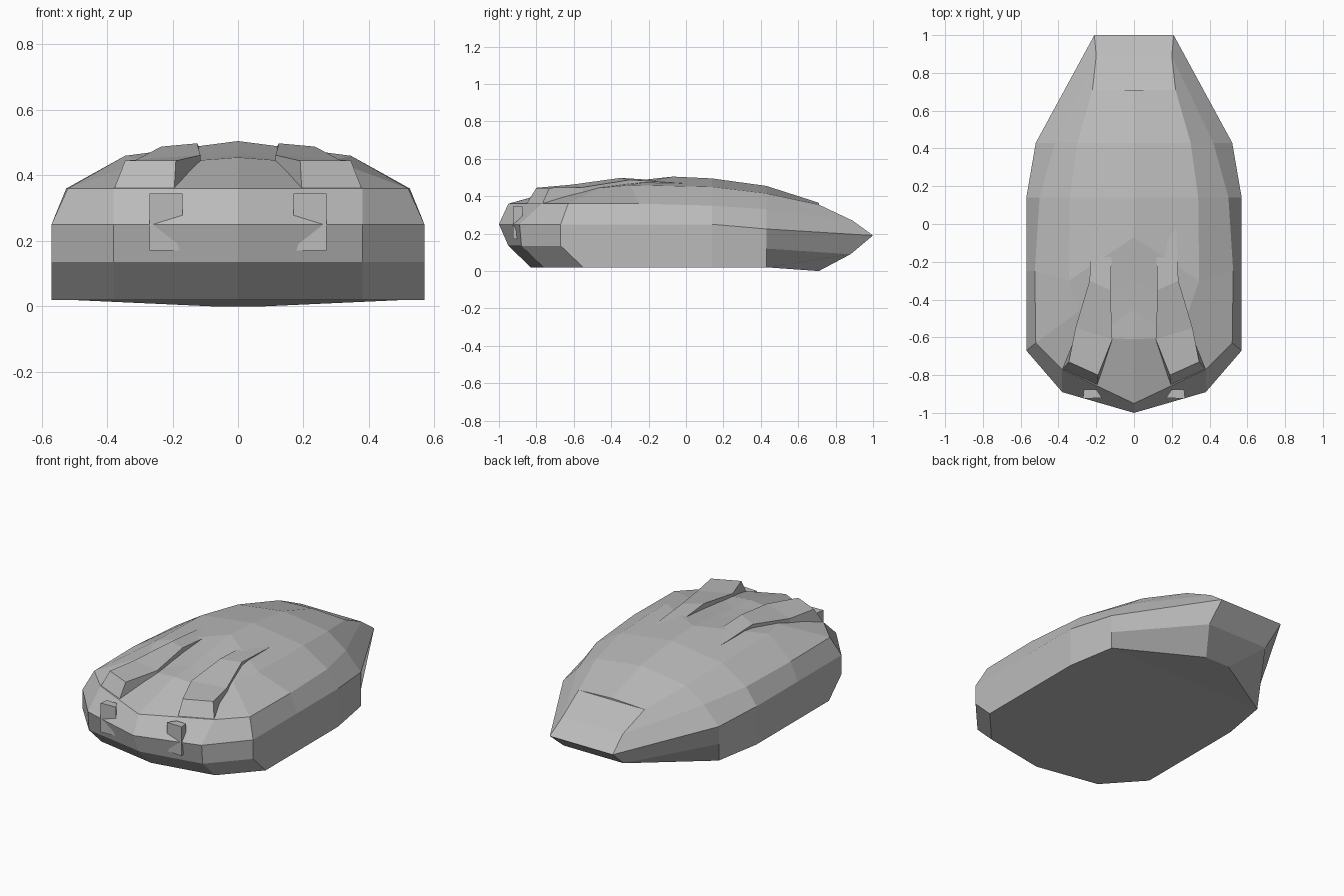
import bpy
import bmesh

cube = bpy.data.objects.get("Cube")
if cube:
    bpy.data.objects.remove(cube, do_unlink=True)

# One plain grey for everything
grey = bpy.data.materials.new("plain_grey")
grey.use_nodes = True
tone = (0.5, 0.5, 0.5, 1)
grey.diffuse_color = tone
grey.node_tree.nodes["Principled BSDF"].inputs["Base Color"].default_value = tone


def finish(bm, name):
    """Clean the mesh and turn it into a flat-shaded object."""
    bmesh.ops.remove_doubles(bm, verts=bm.verts, dist=0.001)
    bmesh.ops.recalc_face_normals(bm, faces=bm.faces)
    mesh = bpy.data.meshes.new(name)
    bm.to_mesh(mesh)
    bm.free()
    mesh.materials.append(grey)
    obj = bpy.data.objects.new(name, mesh)
    bpy.context.scene.collection.objects.link(obj)
    return obj


def loft(rows, name, closed=False):
    """Join equal rows of points with quads; closed rows also get end caps."""
    bm = bmesh.new()
    grid = [[bm.verts.new(p) for p in row] for row in rows]
    count = len(grid[0])
    for low, high in zip(grid, grid[1:]):
        for i in range(count if closed else count - 1):
            j = (i + 1) % count
            bm.faces.new((low[i], low[j], high[j], high[i]))
    if closed:
        bm.faces.new(grid[0])
        bm.faces.new(grid[-1])
    return finish(bm, name)


def mirror(obj):
    mod = obj.modifiers.new("mirror", 'MIRROR')
    mod.use_clip = True
    mod.merge_threshold = 0.001


def ring(z, points):
    """Half ring from nose to tail; a point may carry its own height."""
    half = [p if len(p) > 2 else (p[0], p[1], z) for p in points]
    return half + [(0, half[-1][1], half[-1][2])]


# Hull: half rings from the belly to the shoulder
belly = ring(.02, [(0, -.83), (.38, -.76), (.57, -.55), (.57, -.25),
                   (.57, .14), (.52, .43), (.08, .71, 0)])
chine = ring(.135, [(0, -.95), (.38, -.88), (.57, -.67), (.57, -.25),
                    (.57, .14), (.52, .43, .12), (.2, .88, .09)])
waist = ring(.25, [(0, -1), (.38, -.89), (.57, -.67), (.57, -.25),
                   (.57, .14), (.52, .43, .225), (.21, 1, .19)])
flank = ring(.36, [(0, -.95), (.38, -.77), (.52, -.63), (.525, -.25),
                   (.5, .14, .35), (.42, .43, .33), (.2, .89, .27)])
shoulder = ring(.455, [(0, -.61), (.2, -.6, .44), (.29, -.46, .445),
                       (.345, -.3, .46), (.34, .14, .45),
                       (.3, .43, .415), (.22, .71, .355)])

# Spine ridge along the top and flat keel line underneath
spine = [(0, y, z) for y, z in [(-.61, .455), (-.45, .463), (-.3, .48),
         (-.07, .505), (.14, .495), (.43, .455), (.71, .365), (.71, .355)]]
keel = [(0, y, z) for x, y, z in belly]
mirror(loft([keel, belly, chine, waist, flank, shoulder, spine], "hull"))


def pod_section(inner, outer, depth):
    """Four-sided slice: inner and outer top corners with sunken feet."""
    feet = [(x, y, z - depth) for x, y, z in (outer, inner)]
    return [inner, outer] + feet


# Raised brow ridges, tapering to the rear
brow = [
    [(.19, -.8, .445), (.345, -.73, .445), (.38, -.77, .355), (.195, -.855, .355)],
    pod_section((.115, -.61, .462), (.31, -.55, .448), .1),
    pod_section((.125, -.35, .498), (.235, -.3, .488), .1),
    pod_section((.115, -.07, .48), (.225, 0, .468), .1),
]
mirror(loft(brow, "brow_ridge", closed=True))

# Small nose housings standing just proud of the hull
nostril = [
    [(.17, -.92, z), (.27, -.925, z), (.265, -.875, z), (.2, -.875, z)]
    for z in (.17, .31, .345)
]
mirror(loft(nostril, "nose_housing", closed=True))
